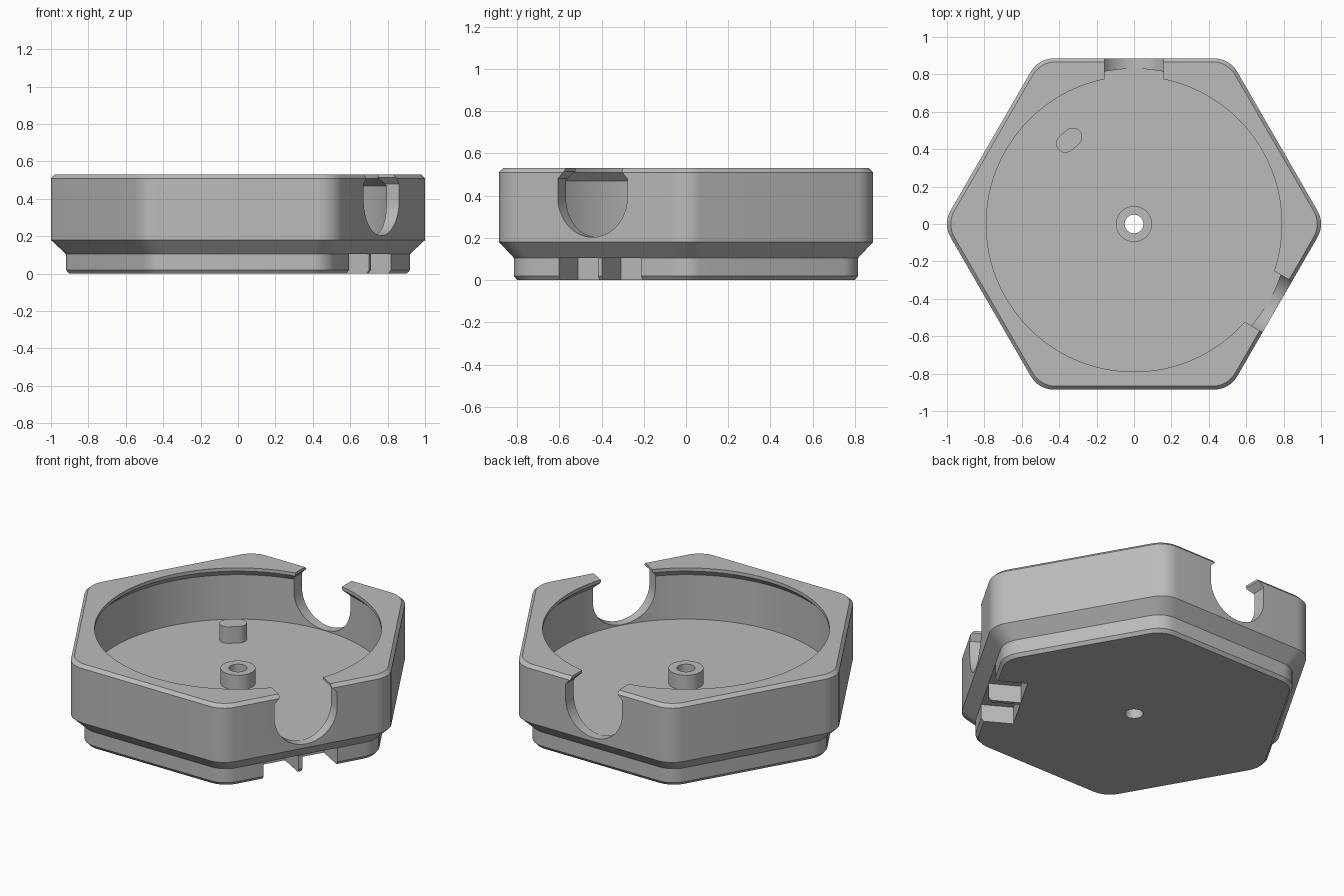
import bpy, bmesh, math
from mathutils import Matrix, Vector

if "Cube" in bpy.data.objects:
    bpy.data.objects.remove(bpy.data.objects["Cube"], do_unlink=True)

grey = bpy.data.materials.new("light_grey")
grey.use_nodes = True
grey.diffuse_color = (0.5, 0.5, 0.5, 1)
grey.node_tree.nodes["Principled BSDF"].inputs["Base Color"].default_value = (0.5, 0.5, 0.5, 1)


def loft(name, rings):
    """Closed solid through a stack of rings with equal point counts."""
    bm = bmesh.new()
    loops = [[bm.verts.new(p) for p in ring] for ring in rings]
    n = len(loops[0])
    for a, b in zip(loops, loops[1:]):
        for i in range(n):
            j = (i + 1) % n
            bm.faces.new((a[i], a[j], b[j], b[i]))
    bm.faces.new(loops[0][::-1])
    bm.faces.new(loops[-1])
    bmesh.ops.recalc_face_normals(bm, faces=bm.faces)
    mesh = bpy.data.meshes.new(name)
    bm.to_mesh(mesh)
    bm.free()
    mesh.materials.append(grey)
    obj = bpy.data.objects.new(name, mesh)
    bpy.context.collection.objects.link(obj)
    return obj


def hexagon(apothem, z, radius=0.14, steps=8):
    """Rounded hexagon with corners on the x axis."""
    pts = []
    reach = (apothem - radius) / math.cos(math.pi / 6)
    for k in range(6):
        mid = k * math.pi / 3
        for s in range(steps + 1):
            a = mid + (s / steps - 0.5) * math.pi / 3
            pts.append((reach * math.cos(mid) + radius * math.cos(a),
                        reach * math.sin(mid) + radius * math.sin(a), z))
    return pts


def circle(r, z, n=96):
    return [(r * math.cos(2 * math.pi * i / n), r * math.sin(2 * math.pi * i / n), z)
            for i in range(n)]


def radial_prism(name, profile, near, far, degrees):
    """Extrude a (sideways, z) profile outward along a compass direction."""
    obj = loft(name, [[(d, s, z) for s, z in profile] for d in (near, far)])
    obj.data.transform(Matrix.Rotation(math.radians(degrees), 4, 'Z'))
    return obj


def combine(target, tool, operation):
    """Apply one boolean and discard the tool."""
    tool.hide_render = True
    mod = target.modifiers.new("boolean", 'BOOLEAN')
    mod.operation, mod.solver, mod.object = operation, 'EXACT', tool
    graph = bpy.context.evaluated_depsgraph_get()
    mesh = bpy.data.meshes.new_from_object(target.evaluated_get(graph))
    target.modifiers.clear()
    target.data = mesh
    bpy.data.objects.remove(tool, do_unlink=True)


def rect(s0, s1, z0, z1):
    return [(s0, z0), (s1, z0), (s1, z1), (s0, z1)]


# Hexagonal shell with a narrower foot and chamfered rims
shell = loft("hexagonal_tray", [hexagon(a, z) for a, z in (
    (0.80, 0), (0.815, 0.02), (0.815, 0.105), (0.885, 0.18), (0.885, 0.51), (0.867, 0.53))])

# Round pocket, undercut below the lip
FLOOR = 0.2
combine(shell, loft("pocket", [circle(r, z) for r, z in (
    (0.83, FLOOR), (0.83, 0.47), (0.79, 0.51), (0.79, 0.6))]), 'DIFFERENCE')

# Two U-shaped openings in the wall, narrowed at the lip
R, MID = 0.19, 0.393
arc = [(-R * math.cos(math.pi * i / 32), MID - R * math.sin(math.pi * i / 32)) for i in range(33)]
opening = arc + [(R, 0.48), (0.157, 0.515), (0.157, 0.6), (-0.157, 0.6), (-0.157, 0.515), (-R, 0.48)]
for direction in (90, -30):
    combine(shell, radial_prism("opening", opening, 0.68, 1.1, direction), 'DIFFERENCE')

# Recess in the foot, split by a thin rib
for s0, s1 in ((-0.225, -0.011), (0.011, 0.225)):
    combine(shell, radial_prism("recess", rect(s0, s1, -0.1, 0.105), 0.635, 1.1, -30), 'DIFFERENCE')

# Centre boss with a through hole
combine(shell, loft("boss", [circle(0.096, z, 48) for z in (0.15, 0.29)]), 'UNION')
combine(shell, loft("hole", [circle(0.05, z, 48) for z in (-0.1, 0.4)]), 'DIFFERENCE')

# Slot-shaped locating peg
tilt, half, rad = math.radians(40), 0.026, 0.05
outline = []
for i in range(34):
    end, k = divmod(i, 17)
    a = math.pi * (end + k / 16 - 0.5)
    outline.append(Vector(((half if end == 0 else -half) + rad * math.cos(a), rad * math.sin(a), 0)))
place = Matrix.Translation((-0.347, 0.448, 0)) @ Matrix.Rotation(tilt, 4, 'Z')
peg = loft("locating_peg", [[place @ (p + Vector((0, 0, z))) for p in outline] for z in (0.15, 0.3)])
combine(shell, peg, 'UNION')

# Smooth curves, crisp edges
bpy.ops.object.select_all(action='DESELECT')
shell.select_set(True)
bpy.context.view_layer.objects.active = shell
bpy.ops.object.shade_smooth_by_angle(angle=math.radians(20))
